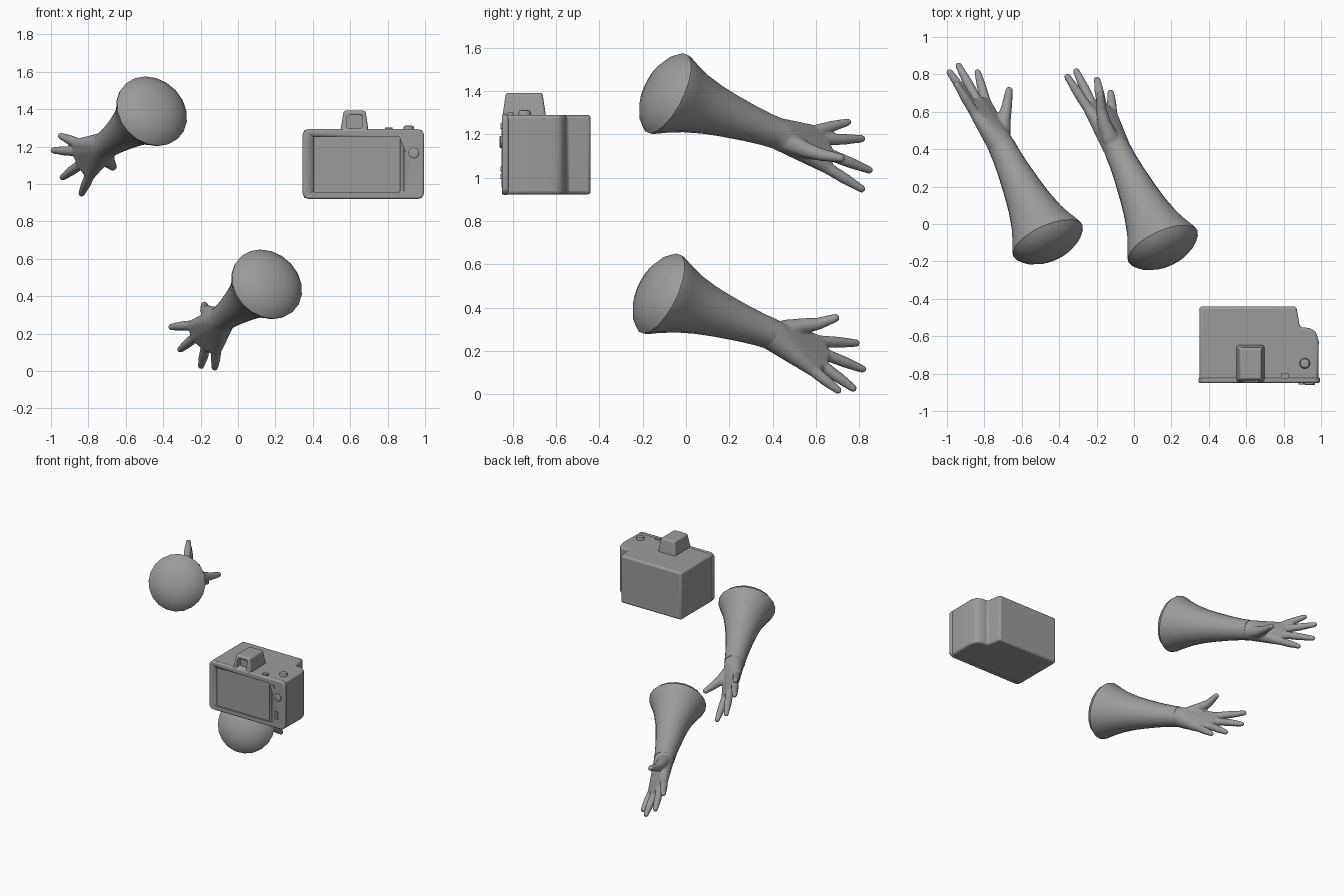
import bpy, bmesh, math
from mathutils import Vector

if "Cube" in bpy.data.objects:
    bpy.data.objects.remove(bpy.data.objects["Cube"])

grey = bpy.data.materials.new("plain_grey")
grey.diffuse_color = (0.33, 0.33, 0.33, 1)
grey.use_nodes = True
grey.node_tree.nodes["Principled BSDF"].inputs["Base Color"].default_value = grey.diffuse_color


def finish(bm, name, smooth=True):
    bmesh.ops.recalc_face_normals(bm, faces=bm.faces[:])
    me = bpy.data.meshes.new(name)
    bm.to_mesh(me)
    bm.free()
    me.materials.append(grey)
    ob = bpy.data.objects.new(name, me)
    bpy.context.collection.objects.link(ob)
    if smooth:
        bpy.context.view_layer.objects.active = ob
        ob.select_set(True)
        bpy.ops.object.shade_smooth_by_angle(angle=math.radians(40))
        ob.select_set(False)
    return ob


def ring(c, n, r, seg):
    """Points of a circle round c, facing n."""
    n = n.normalized()
    u = n.cross(Vector((0, 0, 1))).normalized()
    v = u.cross(n)
    return [c + r * (math.cos(a) * u + math.sin(a) * v)
            for a in (2 * math.pi * i / seg for i in range(seg))]


def loft(bm, rings):
    rows = [[bm.verts.new(p) for p in r] for r in rings]
    for a, b in zip(rows, rows[1:]):
        for i in range(len(a)):
            j = (i + 1) % len(a)
            bm.faces.new((a[i], a[j], b[j], b[i]))
    bm.faces.new(rows[0])
    bm.faces.new(rows[-1])


def ball(c, r, n=60):
    """Points spread evenly over a sphere."""
    pts = []
    for i in range(n):
        z = 1 - 2 * (i + 0.5) / n
        a, q = i * 2.399963, math.sqrt(1 - z * z)
        pts.append(Vector(c) + r * Vector((q * math.cos(a), q * math.sin(a), z)))
    return pts


def hull(bm, pts):
    verts = [bm.verts.new(p) for p in pts]
    bmesh.ops.convex_hull(bm, input=verts)


def limb(bm, pts, radii):
    """Chain of rounded, tapered segments."""
    for k in range(len(pts) - 1):
        hull(bm, ball(pts[k], radii[k]) + ball(pts[k + 1], radii[k + 1]))


def make_arm(name, elbow, wrist, fingers, thumb):
    elbow, wrist = Vector(elbow), Vector(wrist)
    axis = wrist - elbow
    cut = Vector((-0.46, 1, -0.5)).normalized()
    # forearm: domed cut end, then flared profile down to the wrist
    rings = [ring(elbow - cut * h, cut, r, 20)
             for h, r in ((0.085, 0.03), (0.08, 0.08), (0.06, 0.135), (0.03, 0.18))]
    for t, r in ((0, 0.203), (0.03, 0.2), (0.12, 0.175), (0.25, 0.145), (0.4, 0.121),
                 (0.55, 0.104), (0.75, 0.086), (0.9, 0.076), (1.0, 0.073)):
        n = cut.lerp(axis.normalized(), t)
        rings.append(ring(elbow + axis * t, n, r, 20))
    bm = bmesh.new()
    loft(bm, rings)
    finish(bm, name + "_forearm")

    # hand: palm hull, fingers and thumb fused into one skin
    bm = bmesh.new()
    pts = ring(wrist - axis * 0.03, axis, 0.071, 20) + ring(wrist + axis * 0.06, axis, 0.068, 20)
    for base, tip in fingers:
        pts += ball(base, 0.029)
    hull(bm, pts)
    for base, tip in fingers:
        base, tip = Vector(base), Vector(tip)
        d = (tip - base).normalized()
        limb(bm, [base, base.lerp(tip, 0.5), tip - d * 0.016], [0.028, 0.026, 0.018])
    limb(bm, thumb, [0.05, 0.037, 0.029, 0.02])
    hand = finish(bm, name + "_hand", False)
    m = hand.modifiers.new("fuse", "REMESH")
    m.mode, m.voxel_size, m.use_smooth_shade = "VOXEL", 0.007, True
    m = hand.modifiers.new("soften", "SMOOTH")
    m.factor, m.iterations = 0.5, 5


make_arm("upper", (-0.46, -0.09, 1.39), (-0.71, 0.42, 1.205),
         [((-0.85, 0.59, 1.215), (-0.955, 0.76, 1.26)),
          ((-0.86, 0.63, 1.175), (-0.995, 0.825, 1.18)),
          ((-0.835, 0.655, 1.11), (-0.945, 0.86, 1.03)),
          ((-0.79, 0.645, 1.05), (-0.84, 0.825, 0.94))],
         [(-0.71, 0.47, 1.165), (-0.695, 0.56, 1.125), (-0.68, 0.63, 1.105), (-0.668, 0.715, 1.09)])
make_arm("lower", (0.155, -0.12, 0.465), (-0.085, 0.39, 0.28),
         [((-0.24, 0.61, 0.245), (-0.365, 0.8, 0.235)),
          ((-0.225, 0.64, 0.185), (-0.315, 0.83, 0.11)),
          ((-0.17, 0.625, 0.135), (-0.2, 0.785, 0.018)),
          ((-0.115, 0.58, 0.115), (-0.125, 0.715, 0.008))],
         [(-0.13, 0.46, 0.295), (-0.16, 0.54, 0.315), (-0.175, 0.61, 0.325), (-0.18, 0.69, 0.352)])


def prism(name, outline, lo, hi, axis="z", bevel=0.0):
    """Extrude an outline along z (x,y outline) or y (x,z outline)."""
    at = (lambda p, h: (p[0], p[1], h)) if axis == "z" else (lambda p, h: (p[0], h, p[1]))
    bm = bmesh.new()
    loft(bm, [[Vector(at(p, h)) for p in outline] for h in (lo, hi)])
    ob = finish(bm, name)
    if bevel:
        m = ob.modifiers.new("round", "BEVEL")
        m.width, m.segments, m.limit_method = bevel, 3, "ANGLE"
        m.angle_limit = math.radians(35)
    return ob


def rounded(x0, x1, z0, z1, r):
    pts = []
    for k, (cx, cz) in enumerate(((x1 - r, z1 - r), (x0 + r, z1 - r),
                                  (x0 + r, z0 + r), (x1 - r, z0 + r))):
        for s in range(5):
            a = math.pi / 2 * (k + s / 4)
            pts.append((cx + r * math.cos(a), cz + r * math.sin(a)))
    return pts


def carve(ob, cutter):
    m = ob.modifiers.new("recess", "BOOLEAN")
    m.operation, m.object = "DIFFERENCE", cutter
    cutter.hide_render = True
    cutter.hide_set(True)


# camera body with side grip
prism("camera_body", [(0.35, -0.835), (0.985, -0.835), (0.988, -0.63), (0.975, -0.58),
                      (0.94, -0.556), (0.887, -0.552), (0.868, -0.44), (0.35, -0.44)],
      0.923, 1.29, bevel=0.015)
# framed panel with recessed screen
panel = prism("screen_frame", rounded(0.345, 0.995, 0.92, 1.293, 0.035), -0.85, -0.82, "y", 0.01)
carve(panel, prism("screen_cutter", rounded(0.405, 0.865, 0.955, 1.255, 0.008), -0.9, -0.838, "y"))
prism("panel_seam", rounded(0.884, 0.888, 0.955, 1.255, 0.001), -0.853, -0.84, "y")

# viewfinder hump: tapered block with hollow eyepiece
bm = bmesh.new()
loft(bm, [[Vector(p) for p in ((x0, y0, z), (x1, y0, z), (x1, y1, z), (x0, y1, z))]
          for x0, x1, y0, y1, z in ((0.545, 0.70, -0.85, -0.645, 1.27),
                                    (0.565, 0.682, -0.832, -0.663, 1.392))])
hump = finish(bm, "viewfinder")
m = hump.modifiers.new("round", "BEVEL")
m.width, m.segments = 0.012, 3
carve(hump, prism("eyepiece_cutter", rounded(0.583, 0.664, 1.297, 1.368, 0.012), -0.9, -0.80, "y"))


# buttons
def knob(name, loc, r, h, facing):
    bm = bmesh.new()
    n = Vector(facing)
    side = Vector((1, 0, 0))
    up = n.cross(side)
    loft(bm, [[Vector(loc) + n * d + q * (math.cos(a) * side + math.sin(a) * up)
               for a in (math.tau * i / 20 for i in range(20))]
              for d, q in ((-0.01, r), (h * 0.6, r), (h * 0.9, r * 0.85), (h, r * 0.55))])
    finish(bm, name)


knob("shutter_button", (0.913, -0.745, 1.29), 0.028, 0.022, (0, 0, 1))
knob("round_button", (0.94, -0.85, 1.165), 0.028, 0.012, (0, -1, 0))
prism("top_switch", rounded(0.787, 0.825, -0.825, -0.797, 0.004), 1.28, 1.302)
for name, z in (("upper_key", 1.04), ("lower_key", 1.005)):
    prism(name, rounded(0.91, 0.94, z - 0.011, z + 0.011, 0.004), -0.858, -0.84, "y")
prism("small_key", rounded(0.88, 0.908, 1.225, 1.25, 0.004), -0.857, -0.84, "y")
